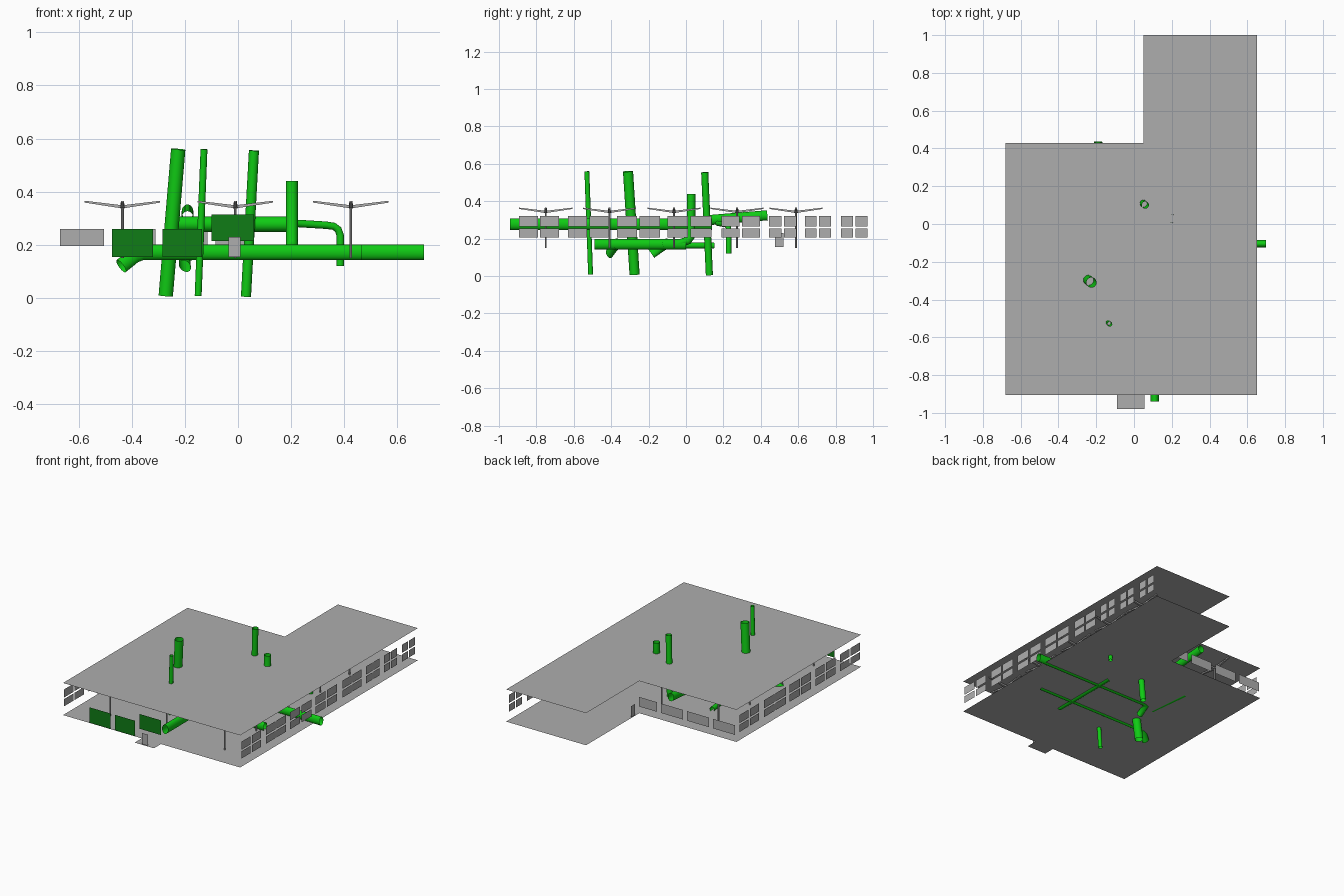
import bpy, bmesh, math
from mathutils import Vector

if "Cube" in bpy.data.objects:
    bpy.data.objects.remove(bpy.data.objects["Cube"])


def material(name, rgb):
    m = bpy.data.materials.new(name)
    m.diffuse_color = (*rgb, 1)
    m.use_nodes = True
    m.node_tree.nodes["Principled BSDF"].inputs["Base Color"].default_value = m.diffuse_color
    return m


GREY = material("light_grey", (0.42, 0.42, 0.42))
GREEN = material("duct_green", (0.005, 0.6, 0.007))
DARK = material("dark_green", (0.005, 0.2, 0.008))
FLOOR, ROOF = 0.15, 0.368


def finish(bm, name, mat, smooth=False, recalc=False):
    if recalc:
        bmesh.ops.recalc_face_normals(bm, faces=bm.faces)
    me = bpy.data.meshes.new(name)
    bm.to_mesh(me)
    bm.free()
    me.materials.append(mat)
    for p in me.polygons:
        p.use_smooth = smooth
    ob = bpy.data.objects.new(name, me)
    bpy.context.collection.objects.link(ob)
    return ob


def face(bm, pts):
    return bm.faces.new([bm.verts.new(p) for p in pts])


def slab(name, outline, z):
    bm = bmesh.new()
    face(bm, [(x, y, z) for x, y in outline])
    finish(bm, name, GREY)


def x_pane(bm, x, y0, y1, z0, z1, sign=1):
    pts = [(x, y0, z0), (x, y1, z0), (x, y1, z1), (x, y0, z1)]
    face(bm, pts if sign > 0 else pts[::-1])


def y_pane(bm, y, x0, x1, z0, z1, sign=-1):
    pts = [(x0, y, z0), (x1, y, z0), (x1, y, z1), (x0, y, z1)]
    face(bm, pts if sign < 0 else pts[::-1])


# L-shaped roof and floor, and the entrance porch
plan = [(-.68, -.905), (.65, -.905), (.65, 1), (.05, 1), (.05, .43), (-.68, .43)]
slab("roof", plan, ROOF)
slab("floor", plan, FLOOR)
slab("porch_floor", [(-.09, -.98), (.055, -.98), (.055, -.905), (-.09, -.905)], FLOOR)

# side windows: groups of two by two panes
main_groups = [(-.893, -.68), (-.63, -.415), (-.37, -.14), (-.10, .135), (.19, .395)]
wing_groups = [(.445, .59), (.635, .775), (.83, .97)]


def side_windows(name, x, groups, sign):
    bm = bmesh.new()
    for y0, y1 in groups:
        mid = (y0 + y1) / 2
        for a, b in ((y0, mid - .006), (mid + .006, y1)):
            for z0, z1 in ((.205, .254), (.265, .32)):
                x_pane(bm, x, a, b, z0, z1, sign)
    finish(bm, name, GREY)


side_windows("right_windows", .65, main_groups + wing_groups, 1)
side_windows("left_windows", -.68, main_groups, -1)

# back windows
bm = bmesh.new()
for i in range(4):
    x0 = -.67 + i * .195
    y_pane(bm, .43, x0, min(x0 + .165, .05), .195, .26, 1)
finish(bm, "back_windows", GREY)

# doors
bm = bmesh.new()
y_pane(bm, -.98, -.035, .01, .155, .23)
finish(bm, "front_door", GREY)
bm = bmesh.new()
x_pane(bm, .05, .475, .52, .155, .23, -1)
finish(bm, "wing_door", GREY)

# dark green front panels
for x0, x1, z0, z1 in ((-.475, -.32, .155, .26), (-.285, -.135, .155, .26), (-.1, .06, .215, .315)):
    bm = bmesh.new()
    y_pane(bm, -.912, x0, x1, z0, z1)
    finish(bm, "front_panel", DARK)


# columns: thin pole with four tapered arms carrying the roof
def column(cx, cy):
    bm = bmesh.new()
    r = bmesh.ops.create_cone(bm, cap_ends=True, segments=8, radius1=.005, radius2=.005, depth=.2)
    bmesh.ops.translate(bm, verts=r["verts"], vec=(cx, cy, FLOOR + .1))
    for k in range(4):
        d = Vector((math.cos(k * math.pi / 2), math.sin(k * math.pi / 2), 0))
        s = Vector((-d.y, d.x, 0))
        rings = []
        for dist, w, z0, z1 in ((0, .008, .337, .349), (.142, .005, .359, .366)):
            c = Vector((cx, cy, 0)) + d * dist
            rings.append([bm.verts.new(c + s * w * a + Vector((0, 0, z)))
                          for a, z in ((-1, z0), (1, z0), (1, z1), (-1, z1))])
        for i in range(4):
            j = (i + 1) % 4
            bm.faces.new((rings[0][i], rings[0][j], rings[1][j], rings[1][i]))
        bm.faces.new(rings[1])
    finish(bm, "column", GREY, recalc=True)


for cx in (-.435, -.01, .425):
    for cy in (-.75, -.41, -.064, .273):
        column(cx, cy)
column(.425, .588)


# open-ended ducts swept along a path, with an optional oval section
def duct(name, path, half_height, half_width=None, n=20):
    half_width = half_width or half_height
    pts = [Vector(p) for p in path]
    dirs = [(b - a).normalized() for a, b in zip(pts, pts[1:])]
    tang = [dirs[0]] + [(a + b).normalized() for a, b in zip(dirs, dirs[1:])] + [dirs[-1]]
    up = Vector((0, 0, 1)) if abs(tang[0].z) < .8 else Vector((0, 1, 0))
    side = tang[0].cross(up).normalized()
    bm, rings = bmesh.new(), []
    for i, (p, t) in enumerate(zip(pts, tang)):
        if i:
            side = tang[i - 1].rotation_difference(t) @ side
        top = side.cross(t)
        rings.append([bm.verts.new(p + side * half_width * math.cos(a) + top * half_height * math.sin(a))
                      for a in (2 * math.pi * k / n for k in range(n))])
    for r0, r1 in zip(rings, rings[1:]):
        for k in range(n):
            m = (k + 1) % n
            bm.faces.new((r0[k], r0[m], r1[m], r1[k]))
    bm.normal_update()
    f = bm.faces[:][0]
    if f.normal.dot(f.calc_center_median() - (pts[0] + pts[1]) / 2) < 0:
        bmesh.ops.reverse_faces(bm, faces=bm.faces[:])
    finish(bm, name, GREEN, smooth=True)


# leaning stacks through the roof
duct("large_stack", [(-.272, -.275, .008), (-.225, -.31, .56)], .027)
duct("thin_stack", [(-.15, -.51, .008), (-.128, -.53, .56)], .013)
duct("medium_stack", [(.03, .125, .005), (.06, .10, .555)], .019)
duct("vent_stack", [(.203, .028, .44), (.203, .028, .215), (.203, .01, .19), (.203, -.05, .17)], .022)

# low ducts at floor level
duct("long_low_duct", [(.70, -.105, .172), (-.17, -.105, .172), (-.2, -.12, .165), (-.2, -.185, .12)], .029, .02)
duct("second_low_duct", [(.465, -.37, .172), (-.36, -.37, .172), (-.39, -.38, .16), (-.44, -.41, .12)], .029, .02)
duct("cross_low_duct", [(.203, -.49, .17), (.203, .0, .17)], .028, .022)
duct("thin_low_duct", [(-.27, -.14, .165), (-.3, .15, .163)], .016)

# high ducts below the roof
duct("long_high_duct", [(.11, -.94, .278), (.11, .14, .278)], .031, .022)
duct("cross_high_duct", [(.2, .14, .278), (-.235, .14, .278)], .029)
duct("rear_outlet_duct", [(-.19, .13, .30), (-.19, .435, .325)], .027, .022)
duct("drop_duct", [(.2, .17, .282), (.33, .215, .274), (.36, .222, .27), (.377, .227, .258),
                   (.385, .228, .235), (.385, .228, .12)], .014)
